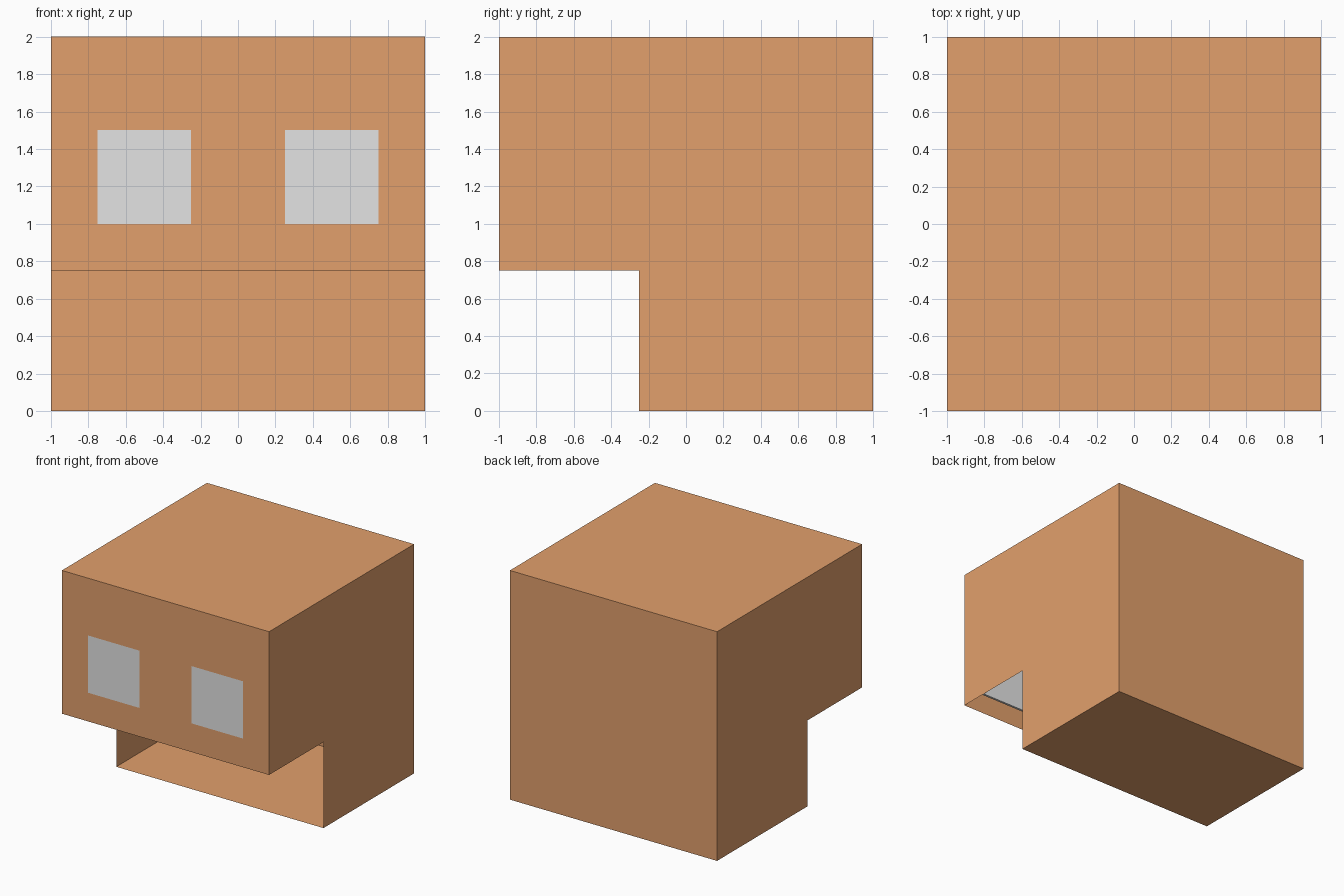
import bpy, bmesh

if "Cube" in bpy.data.objects:
    bpy.data.objects.remove(bpy.data.objects["Cube"])


def material(name, rgb):
    m = bpy.data.materials.new(name)
    m.diffuse_color = (*rgb, 1)
    m.use_nodes = True
    m.node_tree.nodes["Principled BSDF"].inputs["Base Color"].default_value = m.diffuse_color
    return m


tan = material("tan", (0.76, 0.35, 0.15))
grey = material("light grey", (0.77, 0.77, 0.77))


def sheet_object(name, polygons, mats, is_second=lambda c: False):
    """Thin shell made from polygons; a rule on face centres picks the second material."""
    bm = bmesh.new()
    for poly in polygons:
        bm.faces.new([bm.verts.new(p) for p in poly])
    bmesh.ops.remove_doubles(bm, verts=bm.verts, dist=0.0001)
    for f in bm.faces:
        f.material_index = int(is_second(f.calc_center_median()))
    mesh = bpy.data.meshes.new(name)
    bm.to_mesh(mesh)
    bm.free()
    for m in mats:
        mesh.materials.append(m)
    obj = bpy.data.objects.new(name, mesh)
    bpy.context.collection.objects.link(obj)
    return obj


# Shell: stepped side profile swept across x, open at the notch
profile = [(-1, 0.75), (-1, 2), (1, 2), (1, 0), (-0.25, 0), (-0.25, 0.75)]
shell = [[(-1, y, z) for y, z in profile],
         [(1, y, z) for y, z in reversed(profile)]]
for (y0, z0), (y1, z1) in zip(profile[1:4], profile[2:5]):
    shell.append([(-1, y0, z0), (1, y0, z0), (1, y1, z1), (-1, y1, z1)])
sheet_object("head_shell", shell, [tan])

# Front face with two square eyes painted as faces of the grid
xs = [-1, -0.75, -0.25, 0.25, 0.75, 1]
zs = [0.75, 1, 1.5, 2]
front = [[(x0, -1, z0), (x1, -1, z0), (x1, -1, z1), (x0, -1, z1)]
         for x0, x1 in zip(xs, xs[1:]) for z0, z1 in zip(zs, zs[1:])]
sheet_object("front_face", front, [tan, grey],
             lambda c: 1 < c.z < 1.5 and 0.25 < abs(c.x) < 0.75)

# Thin inner plate behind the face
bpy.ops.mesh.primitive_cube_add(size=1, location=(0, -0.76, 1.373))
plate = bpy.context.object
plate.name = "inner_plate"
plate.scale = (1.998, 0.02, 1.246)
plate.data.materials.append(grey)
